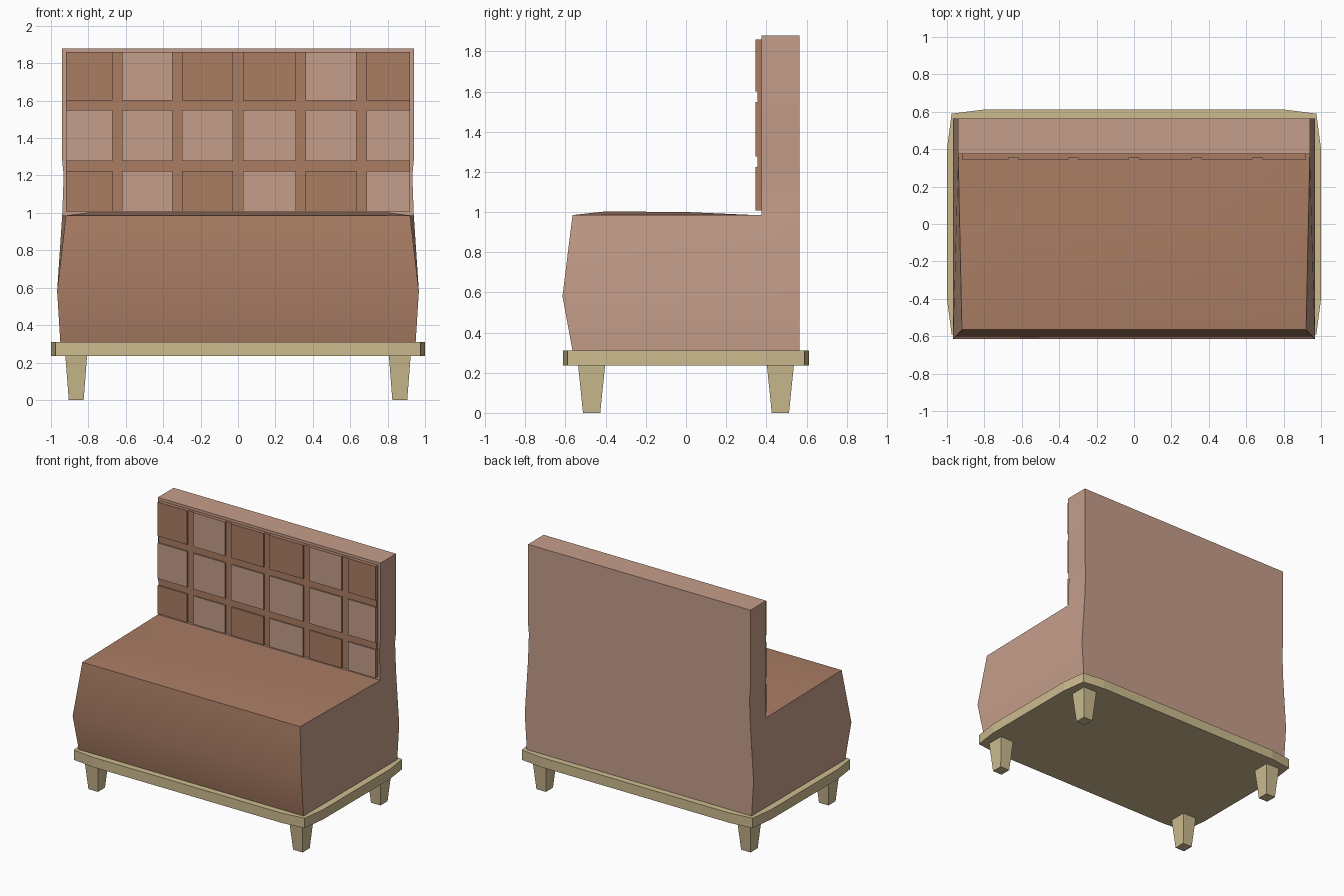
import bpy, bmesh, math

if "Cube" in bpy.data.objects:
    bpy.data.objects.remove(bpy.data.objects["Cube"])


def material(name, rgb):
    m = bpy.data.materials.new(name)
    m.diffuse_color = (*rgb, 1)
    m.use_nodes = True
    m.node_tree.nodes["Principled BSDF"].inputs["Base Color"].default_value = m.diffuse_color
    return m


PINK = material("pale leather", (0.56, 0.34, 0.255))
BROWN = material("brown leather", (0.40, 0.205, 0.127))
WOOD = material("light wood", (0.61, 0.50, 0.275))


def finish(name, bm, mats, smooth=False):
    bmesh.ops.remove_doubles(bm, verts=bm.verts, dist=0.0001)
    bmesh.ops.recalc_face_normals(bm, faces=bm.faces)
    me = bpy.data.meshes.new(name)
    bm.to_mesh(me)
    bm.free()
    for m in mats:
        me.materials.append(m)
    ob = bpy.data.objects.new(name, me)
    bpy.context.collection.objects.link(ob)
    if smooth:
        bpy.context.view_layer.objects.active = ob
        ob.select_set(True)
        bpy.ops.object.shade_smooth_by_angle(angle=math.radians(28))
        ob.select_set(False)
    return ob


def face(bm, pts, mat=0):
    f = bm.faces.new([bm.verts.new(p) for p in pts])
    f.material_index = mat


def loft(bm, rings):
    # closed stack of equal-length rings
    for a, b in zip(rings, rings[1:]):
        n = len(a)
        for i in range(n):
            face(bm, [a[i], a[(i + 1) % n], b[(i + 1) % n], b[i]])
    face(bm, rings[0])
    face(bm, rings[-1])


def rect(x0, x1, y0, y1, z):
    return [(x0, y0, z), (x1, y0, z), (x1, y1, z), (x0, y1, z)]


# wooden base plate with softened corners
quarter = [(1.0, 0.4), (0.975, 0.59), (0.8, 0.612)]
outline = (quarter + [(-x, y) for x, y in quarter[::-1]]
           + [(-x, -y) for x, y in quarter] + [(x, -y) for x, y in quarter[::-1]])
bm = bmesh.new()
loft(bm, [[(x, y, z) for x, y in outline] for z in (0.235, 0.31)])
finish("base_plate", bm, [WOOD])

# four tapered legs
for sx, side in ((-1, "left"), (1, "right")):
    for sy, end in ((-1, "front"), (1, "back")):
        bm = bmesh.new()
        rings = []
        for z, hx, hy in ((0, 0.04, 0.043), (0.236, 0.058, 0.067)):
            cx, cy = sx * 0.865, sy * 0.47
            rings.append(rect(cx - hx, cx + hx, cy - hy, cy + hy, z))
        loft(bm, rings)
        finish(f"{end}_{side}_leg", bm, [WOOD])

# upholstered body: seat block and tall back in one shell
bm = bmesh.new()
# z, front y, half width at front, half width at back
low = [(0.31, -0.565, 0.95, 0.95), (0.58, -0.615, 0.967, 0.967), (0.985, -0.565, 0.92, 0.94)]
high = [(0.985, 0.94), (1.2, 0.932), (1.28, 0.94), (1.88, 0.94)]
YB, YR = 0.375, 0.565
for (z0, f0, a0, b0), (z1, f1, a1, b1) in zip(low, low[1:]):
    face(bm, [(-a0, f0, z0), (a0, f0, z0), (a1, f1, z1), (-a1, f1, z1)], 1)
    face(bm, [(-b0, YR, z0), (b0, YR, z0), (b1, YR, z1), (-b1, YR, z1)])
    for s in (-1, 1):
        face(bm, [(s * a0, f0, z0), (s * b0, YB, z0), (s * b1, YB, z1), (s * a1, f1, z1)])
        face(bm, [(s * b0, YB, z0), (s * b0, YR, z0), (s * b1, YR, z1), (s * b1, YB, z1)])
for (z0, w0), (z1, w1) in zip(high, high[1:]):
    for y in (YB, YR):
        face(bm, [(-w0, y, z0), (w0, y, z0), (w1, y, z1), (-w1, y, z1)])
    for s in (-1, 1):
        face(bm, [(s * w0, YB, z0), (s * w0, YR, z0), (s * w1, YR, z1), (s * w1, YB, z1)])
face(bm, rect(-0.94, 0.94, YB, YR, 1.88))
face(bm, [(-0.95, -0.565, 0.31), (0.95, -0.565, 0.31), (0.95, YR, 0.31), (-0.95, YR, 0.31)])
# slightly crowned seat top
ys = [-0.565, -0.4, 0.0, 0.345, YB]
crown = [0, 0.018, 0.015, 0, 0]
rows = []
for y, c in zip(ys, crown):
    w = 0.92 + 0.02 * (y - ys[0]) / (YB - ys[0])
    rows.append([(u * w, y, 0.985 + (c if abs(u) < 1 else 0)) for u in (-1, -0.86, 0.86, 1)])
for r, q in zip(rows, rows[1:]):
    for i in range(3):
        face(bm, [r[i], r[i + 1], q[i + 1], q[i]], 1)
finish("seat_and_back", bm, [PINK, BROWN], smooth=True)

# brown backing of the quilted panel
bm = bmesh.new()
loft(bm, [rect(-0.92, 0.92, 0.355, 0.376, z) for z in (1.008, 1.86)])
finish("quilted_panel_backing", bm, [BROWN])

# raised pale cells with brown edges, leaving brown channels between them
xs = [-0.92, -0.645, -0.325, 0.0, 0.335, 0.66, 0.92]
zs = [1.008, 1.25, 1.575, 1.86]
G = 0.026
bm = bmesh.new()
for i in range(6):
    for j in range(3):
        x0 = xs[i] + (G if i else 0)
        x1 = xs[i + 1] - (G if i < 5 else 0)
        z0 = zs[j] + (G if j else 0)
        z1 = zs[j + 1] - (G if j < 2 else 0)
        loft(bm, [rect(x0, x1, 0.345, 0.356, z) for z in (z0, z1)])
bmesh.ops.recalc_face_normals(bm, faces=bm.faces)
for f in bm.faces:
    f.material_index = 1 if f.normal.y < -0.9 else 0
finish("quilted_panel_cells", bm, [BROWN, PINK])
